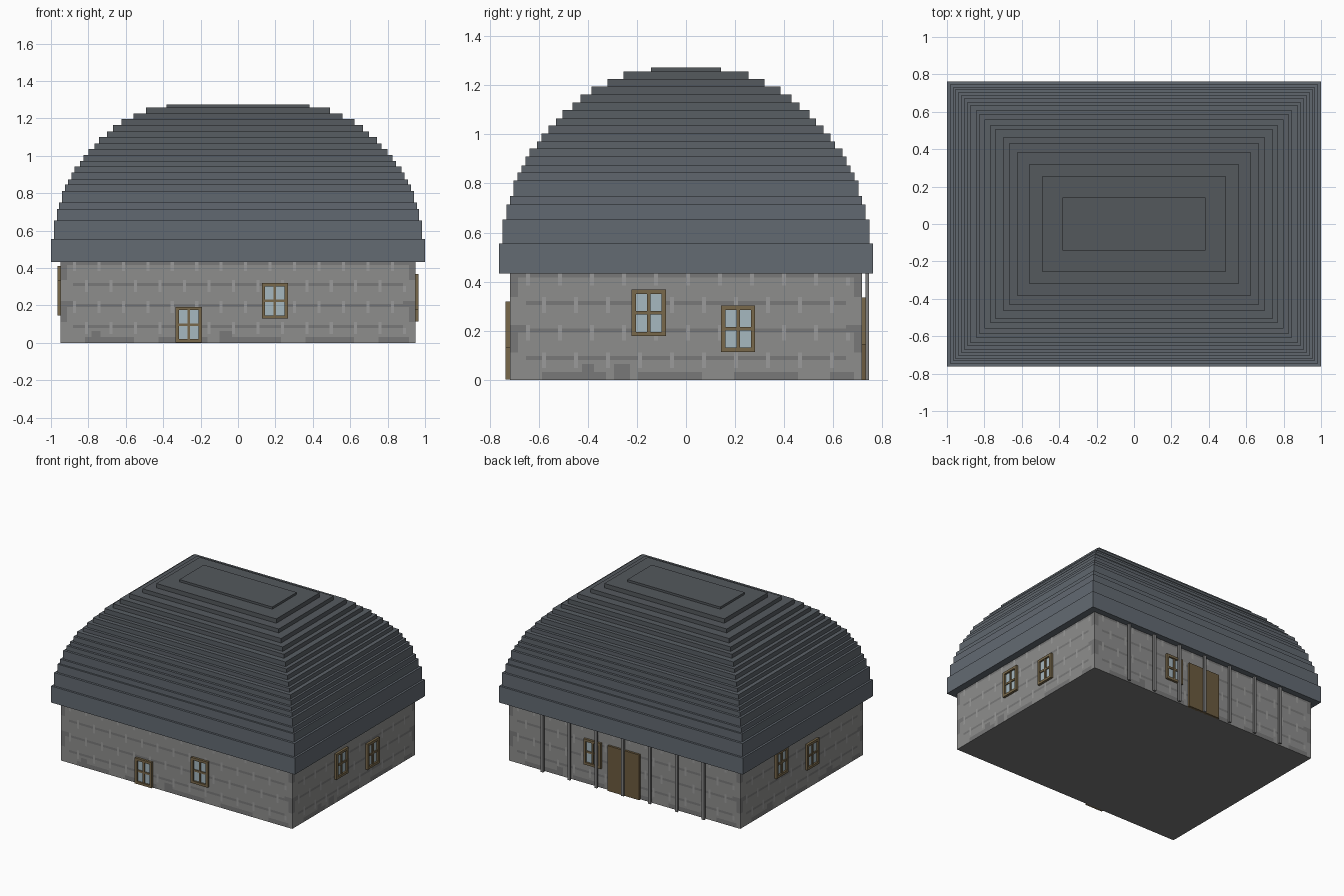
import bpy, bmesh
from math import pi, cos, sin

if "Cube" in bpy.data.objects:
    bpy.data.objects.remove(bpy.data.objects["Cube"])

HX, HY, WALL_H = 0.948, 0.718, 0.433      # wall half sizes and height
FRONT, RIGHT, BACK, LEFT = 0, pi / 2, pi, -pi / 2
DIST = {FRONT: HY, RIGHT: HX, BACK: HY, LEFT: HX}
SPAN = {FRONT: HX, RIGHT: HY, BACK: HX, LEFT: HY}


def mat(name, r, g, b):
    m = bpy.data.materials.new(name)
    m.diffuse_color = (r, g, b, 1)
    m.use_nodes = True
    m.node_tree.nodes["Principled BSDF"].inputs["Base Color"].default_value = m.diffuse_color
    return m


STONE = mat("stone", .27, .27, .265)
LIGHT = mat("light_stone", .33, .33, .325)
DARK = mat("dark_stone", .19, .19, .19)
POST = mat("post_stone", .22, .22, .22)
WOOD = mat("frame_wood", .19, .14, .07)
DOOR = mat("door_wood", .15, .105, .05)
GLASS = mat("glass", .38, .48, .53)


def finish(bm, name, mats):
    me = bpy.data.meshes.new(name)
    bm.to_mesh(me)
    bm.free()
    for m in mats:
        me.materials.append(m)
    ob = bpy.data.objects.new(name, me)
    bpy.context.collection.objects.link(ob)
    return ob


def on_side(side, u, out, z):
    """Point on a wall side: u along the wall, out = distance off it."""
    d = DIST[side] + out
    return (u * cos(side) + d * sin(side), u * sin(side) - d * cos(side), z)


def add_box(bm, side, u0, u1, d0, d1, z0, z1, mi=0):
    v = [bm.verts.new(on_side(side, u, d, z))
         for z in (z0, z1) for u, d in ((u0, d1), (u1, d1), (u1, d0), (u0, d0))]
    for q in ((3, 2, 1, 0), (4, 5, 6, 7), (0, 1, 5, 4), (1, 2, 6, 5), (2, 3, 7, 6), (3, 0, 4, 7)):
        bm.faces.new([v[i] for i in q]).material_index = mi


# Dark base blocks flush in the masonry (u ranges per side)
PATCHES = {FRONT: ((-.79, -.735), (-.1, -.03)), RIGHT: ((-.43, -.37), (-.286, -.224)),
           BACK: ((-.56, -.5),), LEFT: ((-.4, -.34), (.3, .36))}


def stone_index(side, i, n, k, u):
    row, r = divmod(k, 7)
    if k < 4 and any(a < u < b for a, b in PATCHES[side]):
        return 2
    edge = min(i, n - 1 - i)
    if edge < (4 if r in (5, 6) else 2):
        return 2 if row % 2 else 0
    if (i + 4 * (row % 2)) % 8 == 0 and r >= 3:
        return 1
    if r == 5 or (k < 2 and (i // 8) % 3):
        return 2
    return 0


# Stone walls with coursed masonry colours, plus the floor
bm = bmesh.new()
ROWS = 27
for side in (FRONT, RIGHT, BACK, LEFT):
    s = SPAN[side]
    n = round(2 * s / .0163)
    grid = [[bm.verts.new(on_side(side, -s + 2 * s * i / n, 0, WALL_H * k / ROWS))
             for i in range(n + 1)] for k in range(ROWS + 1)]
    for k in range(ROWS):
        for i in range(n):
            f = bm.faces.new((grid[k][i], grid[k][i + 1], grid[k + 1][i + 1], grid[k + 1][i]))
            f.material_index = stone_index(side, i, n, k, -s + 2 * s * (i + .5) / n)
bm.faces.new([bm.verts.new((x, y, 0)) for x, y in ((-HX, -HY), (-HX, HY), (HX, HY), (HX, -HY))]).material_index = 2
finish(bm, "stone_walls", (STONE, LIGHT, DARK))

# Stepped dome roof: (top of tier, half depth); half width is .238 larger
TIERS = [(.555, .762), (.653, .747), (.714, .731), (.75, .718), (.812, .703), (.845, .686),
         (.873, .67), (.91, .653), (.943, .637), (.971, .608), (1.004, .588), (1.037, .56),
         (1.065, .53), (1.10, .504), (1.13, .462), (1.163, .43), (1.196, .384),
         (1.225, .32), (1.257, .254), (1.273, .143)]
rings = [(HX, HY, WALL_H)]
z = WALL_H
for top, h in TIERS:
    rings += [(h + .238, h, z), (h + .238, h, top)]
    z = top
bm = bmesh.new()
loops = [[bm.verts.new((sx * x, sy * y, z)) for sx, sy in ((-1, -1), (1, -1), (1, 1), (-1, 1))]
         for x, y, z in rings]
for t, (a, b) in enumerate(zip(loops, loops[1:])):
    for i in range(4):
        j = (i + 1) % 4
        bm.faces.new((a[i], a[j], b[j], b[i])).material_index = min(t // 2, 19)
bm.faces.new(loops[-1]).material_index = 19
slates = [mat("slate_%02d" % i, .125 - .002 * i, .145 - .0025 * i, .17 - .0033 * i) for i in range(20)]
finish(bm, "stepped_roof", slates)


# Windows: frame, cross bars and pane
def window(name, side, u, z, w=.14, h=.19, t=.018):
    bm = bmesh.new()
    u0, u1, z0, z1 = u - w / 2, u + w / 2, z - h / 2, z + h / 2
    add_box(bm, side, u0, u0 + t, -.005, .017, z0, z1)
    add_box(bm, side, u1 - t, u1, -.005, .017, z0, z1)
    for a in (z0, z1 - t):
        add_box(bm, side, u0 + t, u1 - t, -.005, .017, a, a + t)
    add_box(bm, side, u - .007, u + .007, -.005, .012, z0 + t, z1 - t)
    add_box(bm, side, u0 + t, u1 - t, -.005, .011, z - .007, z + .007)
    add_box(bm, side, u0 + t, u1 - t, -.005, .004, z0 + t, z1 - t, 1)
    finish(bm, name, (WOOD, GLASS))


window("front_window_low", FRONT, -.263, .097)
window("front_window_high", FRONT, .197, .224)
window("right_window_front", RIGHT, -.152, .273)
window("right_window_back", RIGHT, .212, .208)
window("left_window_back", LEFT, -.245, .315)
window("left_window_front", LEFT, .115, .24)
window("back_window", BACK, -.257, .24)

# Back door
bm = bmesh.new()
add_box(bm, BACK, -.13, .13, -.005, .016, 0, .335)
finish(bm, "back_door", (DOOR,))

# Row of posts under the back eaves
for i in range(-3, 4):
    bm = bmesh.new()
    add_box(bm, BACK, i * .22 - .01, i * .22 + .01, .013, .027, 0, WALL_H)
    finish(bm, "eaves_post_%d" % (i + 4), (POST,))
